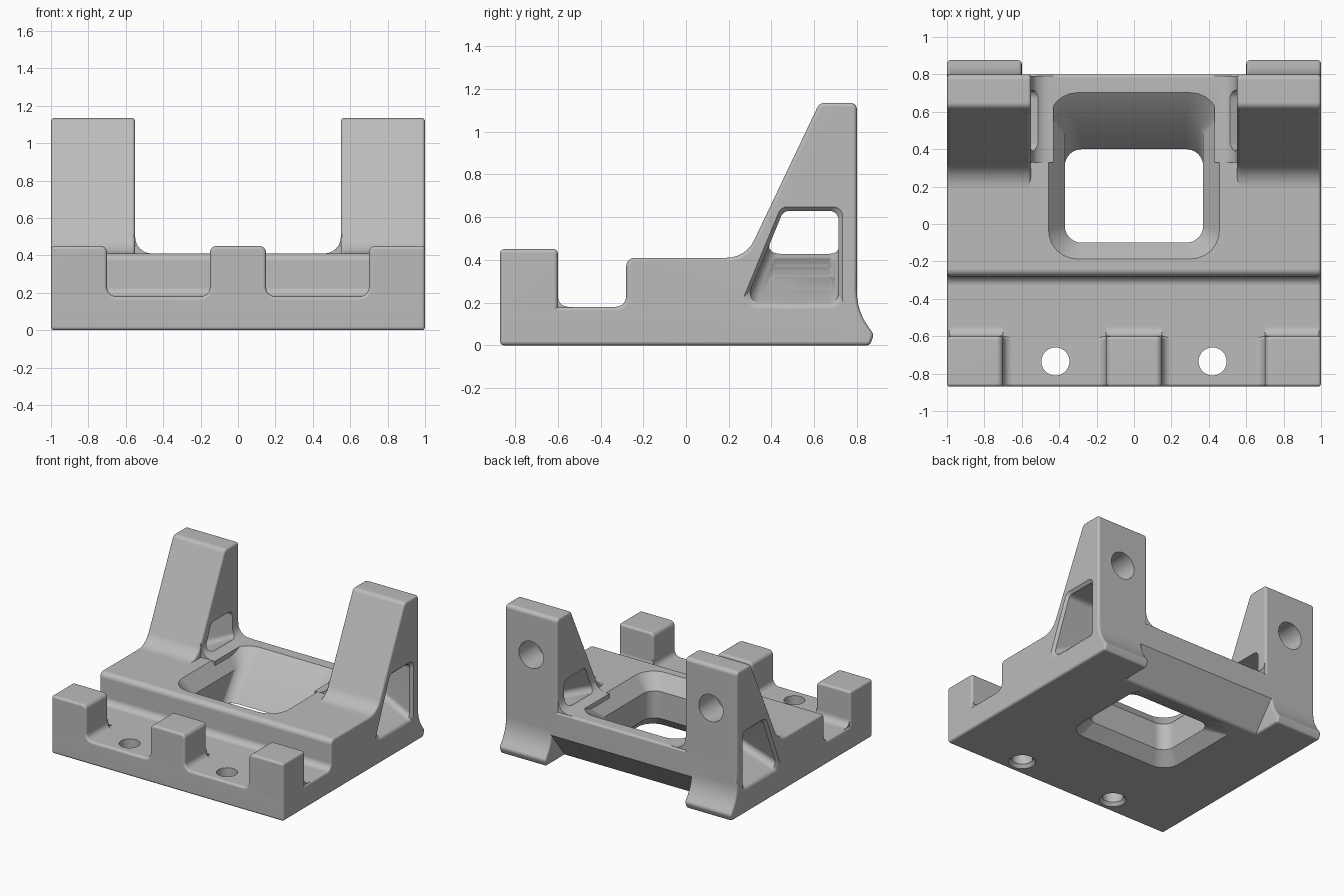
import bpy, bmesh, math
from mathutils import Vector

cube = bpy.data.objects.get("Cube")
if cube:
    bpy.data.objects.remove(cube, do_unlink=True)

grey = bpy.data.materials.new("neutral grey")
grey.use_nodes = True
COLOUR = (0.5, 0.5, 0.5, 1)
grey.diffuse_color = COLOUR
grey.node_tree.nodes["Principled BSDF"].inputs["Base Color"].default_value = COLOUR


def rounded(points, steps=6):
    """Outline with each corner (a, b, radius) replaced by an arc."""
    out = []
    for i, (a, b, r) in enumerate(points):
        p = Vector((a, b))
        if r == 0:
            out.append(p)
            continue
        u = (Vector(points[i - 1][:2]) - p).normalized()
        v = (Vector(points[(i + 1) % len(points)][:2]) - p).normalized()
        half = u.angle(v) / 2
        centre = p + (u + v).normalized() * (r / math.sin(half))
        reach = r / math.tan(half)
        start, end = p + u * reach - centre, p + v * reach - centre
        sweep = math.pi - 2 * half
        for k in range(steps + 1):
            t = k / steps
            w0 = math.sin((1 - t) * sweep) / math.sin(sweep)
            w1 = math.sin(t * sweep) / math.sin(sweep)
            out.append(centre + start * w0 + end * w1)
    return out


def circle(a, b, r, n=32):
    return [Vector((a + r * math.cos(2 * math.pi * k / n),
                    b + r * math.sin(2 * math.pi * k / n))) for k in range(n)]


def loft(name, axis, sections):
    """Solid through (position, outline) sections along an axis."""
    place = {"x": lambda t, p: (t, p.x, p.y),
             "y": lambda t, p: (p.x, t, p.y),
             "z": lambda t, p: (p.x, p.y, t)}[axis]
    bm = bmesh.new()
    rings = [[bm.verts.new(place(t, p)) for p in outline] for t, outline in sections]
    n = len(rings[0])
    for lower, upper in zip(rings, rings[1:]):
        for i in range(n):
            j = (i + 1) % n
            bm.faces.new((lower[i], lower[j], upper[j], upper[i]))
    bm.faces.new(rings[0])
    bm.faces.new(rings[-1])
    bmesh.ops.recalc_face_normals(bm, faces=bm.faces)
    mesh = bpy.data.meshes.new(name)
    bm.to_mesh(mesh)
    bm.free()
    obj = bpy.data.objects.new(name, mesh)
    bpy.context.collection.objects.link(obj)
    mesh.materials.append(grey)
    return obj


def prism(name, axis, lo, hi, points):
    outline = rounded(points)
    return loft(name, axis, [(lo, outline), (hi, outline)])


def finish(obj, bevel=0.018, mirror=False, cutters=()):
    """Soften edges, mirror, cut, then bake and shade."""
    if bevel:
        mod = obj.modifiers.new("soft edges", "BEVEL")
        mod.width, mod.segments = bevel, 3
        mod.limit_method, mod.angle_limit = "ANGLE", math.radians(50)
        mod.use_clamp_overlap = False
    if mirror:
        obj.modifiers.new("mirror", "MIRROR").use_mirror_merge = False
    for cutter in cutters:
        mod = obj.modifiers.new("cut", "BOOLEAN")
        mod.operation, mod.solver, mod.object = "DIFFERENCE", "EXACT", cutter
    graph = bpy.context.evaluated_depsgraph_get()
    mesh = bpy.data.meshes.new_from_object(obj.evaluated_get(graph))
    obj.modifiers.clear()
    obj.data = mesh
    if obj.hide_render:
        return obj
    bpy.ops.object.select_all(action="DESELECT")
    obj.select_set(True)
    bpy.context.view_layer.objects.active = obj
    bpy.ops.object.shade_smooth_by_angle(angle=math.radians(35))
    obj.modifiers.new("even shading", "WEIGHTED_NORMAL").keep_sharp = True
    return obj


def cutter(name, axis, sections, mirror=True):
    obj = loft(name, axis, sections)
    obj.hide_render = True
    return finish(obj, bevel=0, mirror=mirror)


# Central opening, flared at top and bottom with a leaning back wall
def opening(x, front, back, r):
    return rounded([(-x, front, r), (x, front, r), (x, back, r), (-x, back, r)])


centre_cut = cutter("opening_cutter", "z", [
    (-0.02, opening(0.47, -0.2, 0.66, 0.14)), (0.09, opening(0.37, -0.1, 0.4, 0.09)),
    (0.30, opening(0.37, -0.1, 0.56, 0.09)), (0.42, opening(0.465, -0.195, 0.715, 0.16))],
    mirror=False)

# Screw holes and blind upright bores
screw_cut = cutter("screw_hole_cutter", "z", [
    (-0.01, circle(0.42, -0.735, 0.105)), (0.025, circle(0.42, -0.735, 0.075)),
    (0.5, circle(0.42, -0.735, 0.075))])
bore_cut = cutter("bore_cutter", "y", [
    (0.58, circle(0.775, 0.8, 0.105)), (0.9, circle(0.775, 0.8, 0.105))])


# Side windows whose floor rises towards the middle
def window(x, grow):
    low = 0.19 + (1 - x) * 0.49 - grow
    left = 0.27 + (low - 0.18) * 0.413 - grow
    top, right, r = 0.63 + grow, 0.715 + grow, 0.045
    return x, rounded([(left, low, r), (right, low, r), (right, top, r),
                       (0.456 - grow * 0.6, top, r)])


window_cut = cutter("window_cutter", "x", [window(1.01, 0.028), window(0.98, 0), window(0.44, 0)])

# Base with the stepped front and undercut back
base = prism("base", "x", -1, 1, [
    (-0.87, 0, 0), (-0.87, 0.18, 0), (-0.28, 0.18, 0.05), (-0.28, 0.41, 0.04),
    (0.8, 0.41, 0), (0.8, 0.22, 0), (0.63, 0, 0)])
finish(base, cutters=(centre_cut, screw_cut, window_cut))

# Front posts joined by a low rail
posts = prism("front_posts", "y", -0.87, -0.6, [
    (-1, 0.05, 0), (-1, 0.45, 0), (-0.7, 0.45, 0.035), (-0.7, 0.18, 0.05),
    (-0.15, 0.18, 0.05), (-0.15, 0.45, 0.035), (0.15, 0.45, 0.035), (0.15, 0.18, 0.05),
    (0.7, 0.18, 0.05), (0.7, 0.45, 0.035), (1, 0.45, 0), (1, 0.05, 0)])
finish(posts, cutters=(screw_cut,))

# Fillets behind the posts
for name, lo, hi, mirror in (("centre_post_fillet", -0.15, 0.15, False),
                             ("outer_post_fillets", 0.7, 0.99, True)):
    fillet = prism(name, "x", lo, hi, [
        (-0.65, 0.15, 0), (-0.65, 0.24, 0), (-0.6, 0.24, 0), (-0.6, 0.18, 0.05),
        (-0.53, 0.18, 0), (-0.53, 0.15, 0)])
    finish(fillet, bevel=0, mirror=mirror)

# Sloped uprights
uprights = prism("uprights", "x", 0.55, 1, [
    (0.1, 0.26, 0), (0.1, 0.41, 0), (0.28, 0.41, 0.14), (0.625, 1.135, 0.04),
    (0.8, 1.135, 0.03), (0.8, 0.26, 0)])
finish(uprights, mirror=True, cutters=(window_cut, bore_cut))

# Fillets between uprights and base top
inner = prism("upright_fillets", "y", 0.33, 0.79, [
    (0.62, 0.36, 0), (0.62, 0.51, 0), (0.55, 0.51, 0), (0.55, 0.41, 0.09),
    (0.43, 0.41, 0), (0.43, 0.36, 0)])
finish(inner, bevel=0, mirror=True, cutters=(window_cut,))

# Flared rear feet
feet = prism("rear_feet", "x", 0.6, 1, [
    (0.4, 0, 0), (0.4, 0.32, 0), (0.8, 0.32, 0), (0.8, 0.16, 0.28),
    (0.88, 0.05, 0.03), (0.86, 0, 0.02)])
finish(feet, mirror=True, cutters=(window_cut,))

# Remove the cutting helpers
for helper in (centre_cut, screw_cut, bore_cut, window_cut):
    bpy.data.objects.remove(helper, do_unlink=True)
